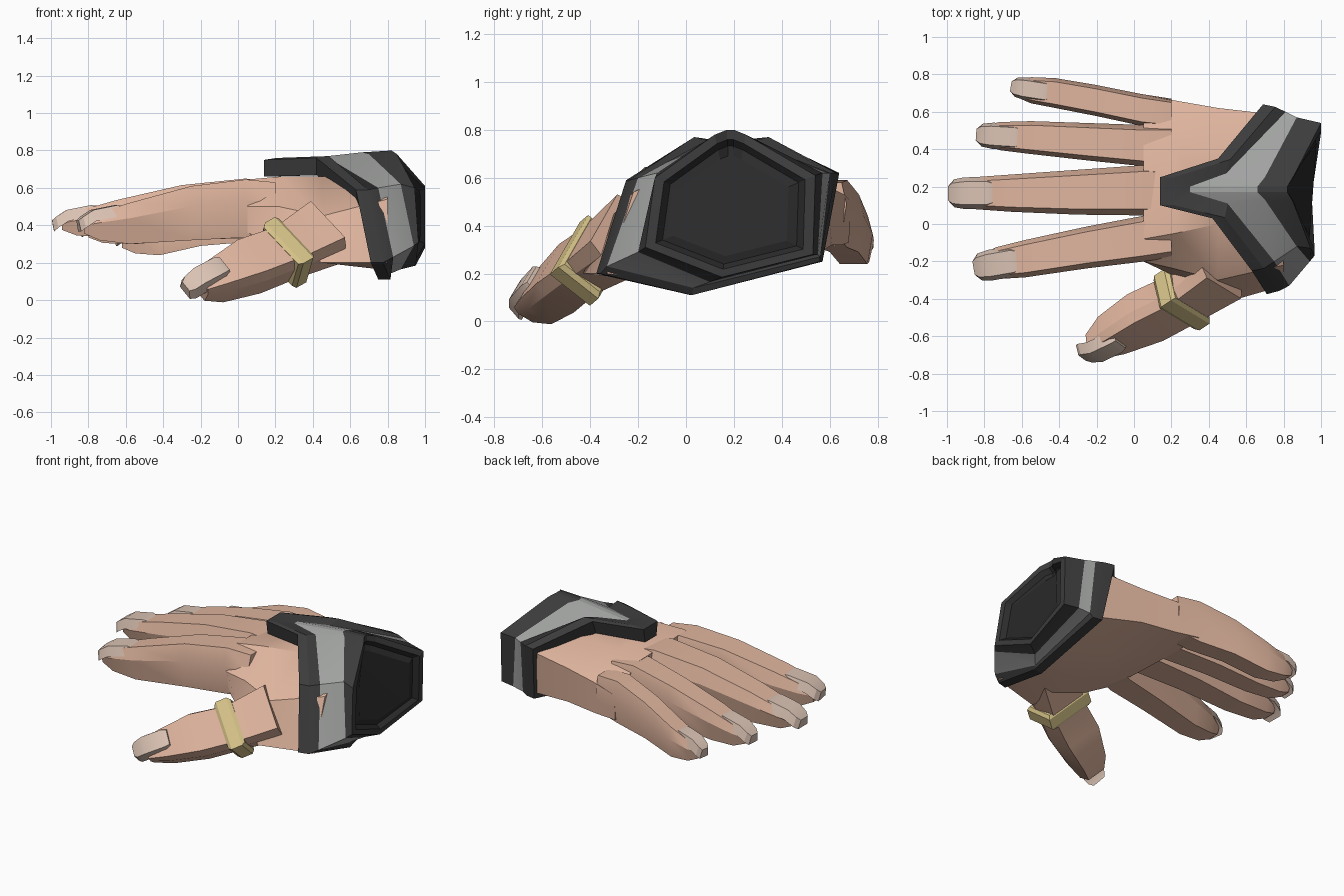
import bpy, bmesh, math
from mathutils import Vector


def material(name, rgb):
    m = bpy.data.materials.new(name)
    m.diffuse_color = (*rgb, 1)
    return m


SKIN = material("skin", (0.74, 0.46, 0.34))
NAIL = material("nail", (0.70, 0.54, 0.45))
GOLD = material("gold", (0.68, 0.55, 0.25))
DARK = material("dark_armor", (0.046, 0.046, 0.046))
GRAY = material("gray_band", (0.36, 0.37, 0.36))
BLACK = material("black_panel", (0.024, 0.024, 0.024))


def loft(name, rings, mats, seg_mats=None, cap_start=True, angle=25):
    """Skin a list of equal-length point rings and cap the ends."""
    bm = bmesh.new()
    loops = [[bm.verts.new(p) for p in ring] for ring in rings]
    n = len(loops[0])
    for i, (a, b) in enumerate(zip(loops, loops[1:])):
        for j in range(n):
            k = (j + 1) % n
            f = bm.faces.new((a[j], a[k], b[k], b[j]))
            f.material_index = seg_mats[i] if seg_mats else 0
    if cap_start:
        bm.faces.new(loops[0])
    end = bm.faces.new(loops[-1])
    end.material_index = seg_mats[-1] if seg_mats else 0
    bmesh.ops.recalc_face_normals(bm, faces=bm.faces)
    mesh = bpy.data.meshes.new(name)
    bm.to_mesh(mesh)
    bm.free()
    for m in mats:
        mesh.materials.append(m)
    mesh.shade_smooth()
    mesh.set_sharp_from_angle(angle=math.radians(angle))
    ob = bpy.data.objects.new(name, mesh)
    bpy.context.collection.objects.link(ob)
    return ob


# Palm: cross-sections in y, z from wrist to knuckles
palm = [
    (0.80, [(.05, .66), (.35, .66), (.58, .58), (.53, .27), (.15, .17), (-.05, .16), (-.33, .20), (-.22, .54)]),
    (0.45, [(.00, .66), (.40, .66), (.62, .55), (.61, .32), (.30, .24), (.00, .20), (-.43, .20), (-.30, .45)]),
    (0.22, [(-.05, .66), (.42, .65), (.66, .53), (.65, .32), (.35, .30), (.05, .28), (-.28, .29), (-.24, .50)]),
    (0.05, [(-.08, .645), (.42, .63), (.69, .50), (.68, .33), (.40, .33), (.10, .34), (-.17, .36), (-.20, .50)]),
]
loft("palm", [[(x, y, z) for y, z in pts] for x, pts in palm], [SKIN], angle=35)


# Nails: tapered plates, slightly hooked at the tip
def nail(name, center, along, up, length, width):
    d = Vector(along).normalized()
    side = d.cross(Vector(up)).normalized()
    n = side.cross(d)
    rings = []
    for u, w, drop in ((-.5, .42, -.01), (-.38, .5, 0), (.15, .5, 0), (.4, .44, -.025), (.5, .3, -.04)):
        c = Vector(center) + d * u * length + n * drop
        rings.append([c + side * s * w * width * k + n * h
                      for s, k, h in ((-1, 1, -.035), (-1, .72, .025), (1, .72, .025), (1, 1, -.035))])
    loft(name, rings, [NAIL])


# Fingers: sections are x, y, z, half width, half height
FINGER = [(-.75, 1), (.75, 1), (1, .25), (.72, -1), (-.72, -1), (-1, .25)]
fingers = {
    "index": [(.20, -.05, .50, .13, .13), (.04, -.08, .49, .122, .155), (-.25, -.125, .465, .112, .145),
              (-.58, -.185, .41, .10, .11), (-.74, -.21, .395, .085, .075), (-.82, -.225, .39, .055, .035)],
    "middle": [(.20, .18, .50, .13, .13), (.04, .18, .50, .134, .15), (-.30, .17, .485, .12, .13),
               (-.65, .165, .435, .10, .10), (-.86, .165, .41, .085, .065), (-.94, .165, .405, .055, .03)],
    "ring_finger": [(.20, .42, .49, .11, .13), (.04, .42, .48, .11, .15), (-.25, .44, .45, .10, .125),
                    (-.55, .462, .40, .088, .10), (-.72, .47, .375, .075, .07), (-.80, .475, .37, .05, .035)],
    "little_finger": [(.20, .59, .46, .08, .12), (.04, .61, .45, .085, .14), (-.20, .66, .41, .083, .12),
                      (-.42, .70, .34, .08, .10), (-.55, .715, .32, .07, .07), (-.62, .72, .315, .045, .035)],
}
nails = {"index": ((-.74, -.215, .465), .25, .165), "middle": ((-.875, .165, .465), .25, .17),
         "ring_finger": ((-.725, .47, .435), .25, .14), "little_finger": ((-.555, .72, .385), .22, .12)}
for name, secs in fingers.items():
    loft(name, [[(x, y + a * w, z + b * h) for a, b in FINGER] for x, y, z, w, h in secs], [SKIN])
    center, length, width = nails[name]
    slope = (secs[-2][1] - secs[-4][1]) / (secs[-2][0] - secs[-4][0])
    nail(name + "_nail", center, (-1, -slope, -.2), (0, 0, 1), length, width)

# Thumb: boxy sections on its own axes
D = Vector((-.75, -.5, -.42)).normalized()
E1 = Vector((.43, -.5, -.76))
E1 = (E1 - D * E1.dot(D)).normalized()
E2 = D.cross(E1)


def box_ring(c, a, b, profile):
    return [Vector(c) + E1 * a * u + E2 * b * v for u, v in profile]


SQUARE = [(-1, 1), (1, 1), (1, -1), (-1, -1)]
THUMB = [(-.85, 1), (.85, 1), (1, .4), (.85, -1), (-.85, -1), (-1, .4)]
loft("thumb", [box_ring(c, a, b, THUMB) for c, a, b in (
    ((.46, -.25, .36), .17, .12), ((.26, -.40, .255), .14, .095), ((.06, -.50, .18), .145, .10),
    ((-.12, -.595, .10), .105, .085), ((-.21, -.655, .07), .075, .05))], [SKIN])
nail("thumb_nail", (-.175, -.68, .135), (-.80, -.38, -.42), E2, .25, .155)

# Gold band around the thumb
C = Vector((.255, -.405, .255))
loft("thumb_band", [box_ring(C + D * t, a, b, SQUARE) for t, a, b in (
    (-.055, .145, .095), (-.035, .162, .108), (.035, .162, .108), (.055, .145, .095))], [GOLD])

# Wrist cuff: hexagonal loops with a pointed tongue over the back of the hand
front = [(.14, .10, .75), (.14, .25, .75), (.45, .35, .76), (.69, .64, .62), (.73, .57, .25),
         (.75, .02, .11), (.71, -.375, .20), (.63, -.25, .59), (.42, .03, .76)]
band_start = [(.30, .17, .75), (.30, .20, .75), (.49, .27, .75), (.81, .60, .62), (.82, .56, .27),
              (.81, .03, .14), (.83, -.33, .23), (.75, -.20, .60), (.50, .11, .75)]
band_end = [(.66, .17, .79), (.66, .20, .79), (.70, .25, .78), (.87, .57, .62), (.90, .55, .28),
            (.87, .10, .165), (.94, -.20, .29), (.87, -.12, .62), (.70, .13, .78)]
back = [(.82, .17, .80), (.82, .20, .80), (.85, .25, .78), (1.0, .54, .61), (1.0, .53, .28),
        (.95, .15, .185), (.965, -.17, .31), (.945, -.13, .60), (.85, .12, .78)]


def shrink(ring, s, dx, cy, cz):
    return [(x + dx, cy + (y - cy) * s, cz + (z - cz) * s) for x, y, z in ring]


lip = shrink(front, .8, .0, .17, .3)
ridge = [(x + .065, y + (.18 - y) * .03, z + .01 * (z > .7)) for x, y, z in front]
rim = shrink(back, .88, .0, .19, .46)
groove = shrink(back, .80, -.03, .19, .46)
panel = shrink(back, .68, -.025, .19, .46)
loft("wrist_cuff", [lip, front, ridge, band_start, band_end, back, rim, groove, panel],
     [DARK, GRAY, BLACK], [0, 0, 0, 1, 0, 0, 2, 2], cap_start=False, angle=15)
